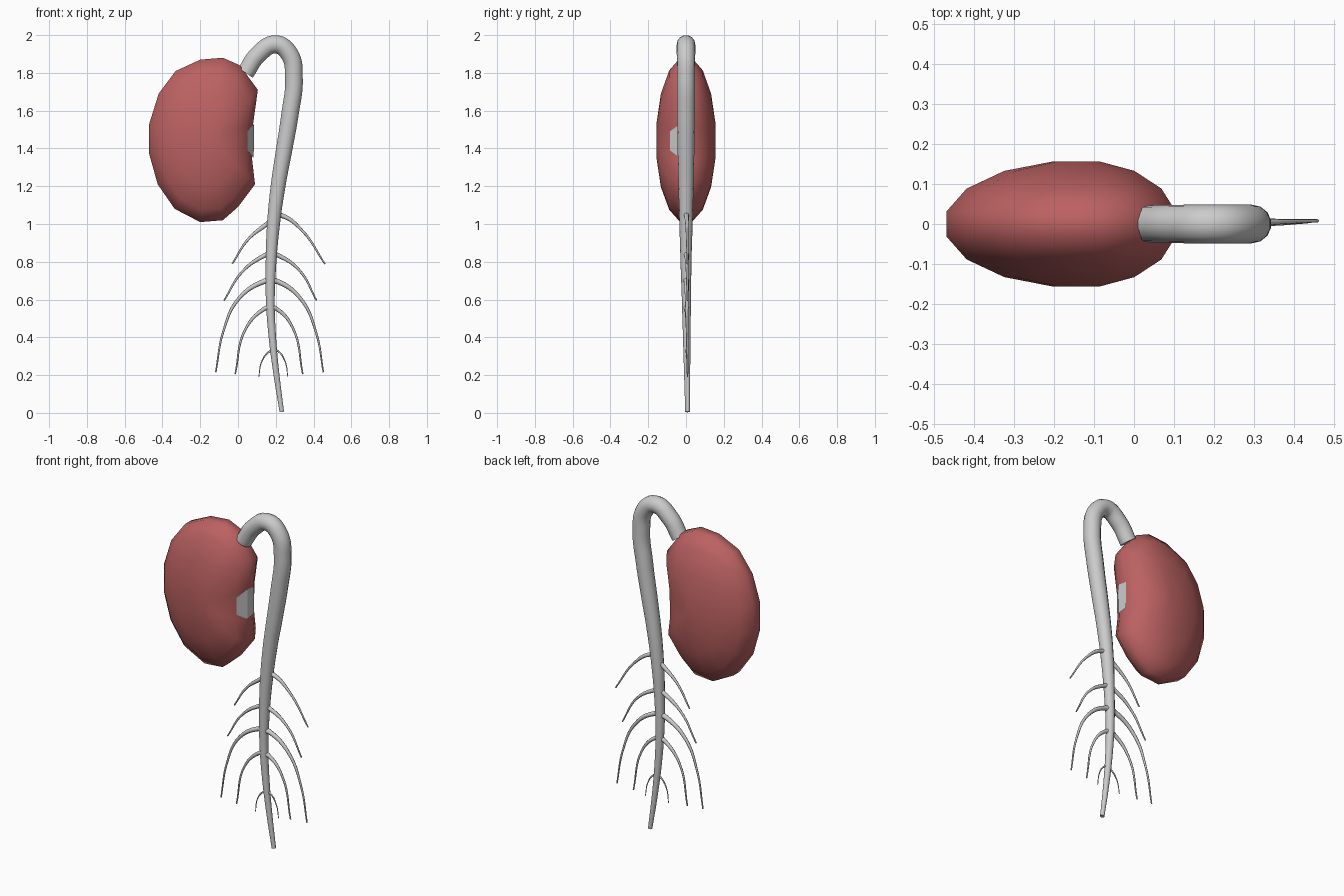
import bpy, bmesh, math

red = bpy.data.materials.new("bean_red")
red.diffuse_color = (0.5, 0.12, 0.12, 1)


def add_mesh(name, verts, faces, mat=None):
    mesh = bpy.data.meshes.new(name)
    mesh.from_pydata(verts, [], faces)
    bm = bmesh.new()
    bm.from_mesh(mesh)
    bmesh.ops.recalc_face_normals(bm, faces=bm.faces)
    bm.to_mesh(mesh)
    bm.free()
    obj = bpy.data.objects.new(name, mesh)
    bpy.context.collection.objects.link(obj)
    if mat:
        mesh.materials.append(mat)
    return obj


def tube(name, pts, sides_res=4, steps=8):
    """Tapered round tube through (x, y, z, radius) points."""
    cu = bpy.data.curves.new(name, 'CURVE')
    cu.dimensions = '3D'
    cu.bevel_depth = 1.0
    cu.bevel_resolution = sides_res
    cu.resolution_u = steps
    cu.use_fill_caps = True
    sp = cu.splines.new('BEZIER')
    sp.bezier_points.add(len(pts) - 1)
    for bp, (x, y, z, r) in zip(sp.bezier_points, pts):
        bp.co = (x, y, z)
        bp.radius = r
        bp.handle_left_type = bp.handle_right_type = 'AUTO'
    obj = bpy.data.objects.new(name, cu)
    bpy.context.collection.objects.link(obj)
    bpy.ops.object.select_all(action='DESELECT')
    obj.select_set(True)
    bpy.context.view_layer.objects.active = obj
    bpy.ops.object.convert(target='MESH')
    bpy.ops.object.shade_smooth_by_angle(angle=math.radians(50))
    return obj


# Bean: 16-sided kidney outline, scaled into eight rounded slices along y
outline = [(-0.20, 1.87), (-0.08, 1.88), (0.01, 1.84), (0.105, 1.71),
           (0.08, 1.53), (0.075, 1.34), (0.09, 1.21), (0.0, 1.09),
           (-0.08, 1.02), (-0.20, 1.01), (-0.335, 1.08), (-0.425, 1.21),
           (-0.47, 1.37), (-0.47, 1.53), (-0.42, 1.69), (-0.33, 1.81)]
cx, cz, n = -0.135, 1.44, len(outline)
verts, faces = [], []
for k in range(8):
    a = math.radians(-78.75 + 22.5 * k)
    s = math.cos(a) / math.cos(math.radians(11.25))
    verts += [(cx + (x - cx) * s, 0.16 * math.sin(a), cz + (z - cz) * s)
              for x, z in outline]
for k in range(7):
    for i in range(n):
        j = (i + 1) % n
        faces.append((k * n + i, k * n + j, (k + 1) * n + j, (k + 1) * n + i))
faces += [tuple(range(n)), tuple(range(7 * n, 8 * n))]
bean = add_mesh("bean", verts, faces, red)
for p in bean.data.polygons:
    p.use_smooth = True

# Hilum: small grey hexagonal scar on the hollow side
add_mesh("hilum",
         [(0.050, -0.085, 1.39), (0.083, -0.031, 1.35), (0.083, 0.031, 1.36),
          (0.083, 0.031, 1.52), (0.085, -0.031, 1.53), (0.050, -0.085, 1.49)],
         [(0, 1, 4, 5), (1, 2, 3, 4)])

# Main root: hooks over from the bean and tapers to the ground
tube("main_root", [
    (0.04, 0, 1.80, 0.047), (0.105, 0, 1.895, 0.048), (0.20, 0, 1.951, 0.049),
    (0.272, 0, 1.90, 0.049), (0.296, 0, 1.77, 0.048), (0.275, 0, 1.58, 0.047),
    (0.242, 0, 1.38, 0.044), (0.212, 0, 1.20, 0.040), (0.188, 0, 1.0, 0.035),
    (0.175, 0, 0.80, 0.029), (0.171, 0.002, 0.60, 0.024),
    (0.182, 0.004, 0.40, 0.020), (0.204, 0.006, 0.20, 0.016),
    (0.232, 0.008, 0.005, 0.012)], 5)

# Side roots: five drooping pairs (points as x, z from stem to tip)
pairs = [
    ([(0.19, 1.045), (0.23, 1.045), (0.34, 0.965), (0.46, 0.788)],
     [(0.20, 1.035), (0.16, 1.005), (0.055, 0.92), (-0.03, 0.79)], 0.020),
    ([(0.175, 0.845), (0.21, 0.835), (0.325, 0.755), (0.416, 0.595)],
     [(0.175, 0.845), (0.145, 0.835), (0.025, 0.75), (-0.074, 0.595)], 0.019),
    ([(0.17, 0.70), (0.21, 0.695), (0.335, 0.60), (0.415, 0.42), (0.452, 0.215)],
     [(0.17, 0.70), (0.135, 0.695), (0.0, 0.60), (-0.078, 0.43), (-0.118, 0.215)], 0.019),
    ([(0.17, 0.56), (0.205, 0.55), (0.29, 0.45), (0.343, 0.205)],
     [(0.17, 0.56), (0.138, 0.55), (0.038, 0.44), (-0.015, 0.205)], 0.017),
    ([(0.19, 0.335), (0.215, 0.325), (0.25, 0.27), (0.264, 0.19)],
     [(0.19, 0.335), (0.160, 0.32), (0.125, 0.27), (0.11, 0.19)], 0.007)]
for i, (right, left, r) in enumerate(pairs, 1):
    for side, path in (("right", right), ("left", left)):
        m = len(path) - 1
        tip = 0.004 if r > 0.01 else 0.002
        tube(f"side_root_{side}_{i}",
             [(x, 0.008 * k / m, z, tip + (r - tip) * (1 - k / m) ** 1.5)
              for k, (x, z) in enumerate(path)], 2)
